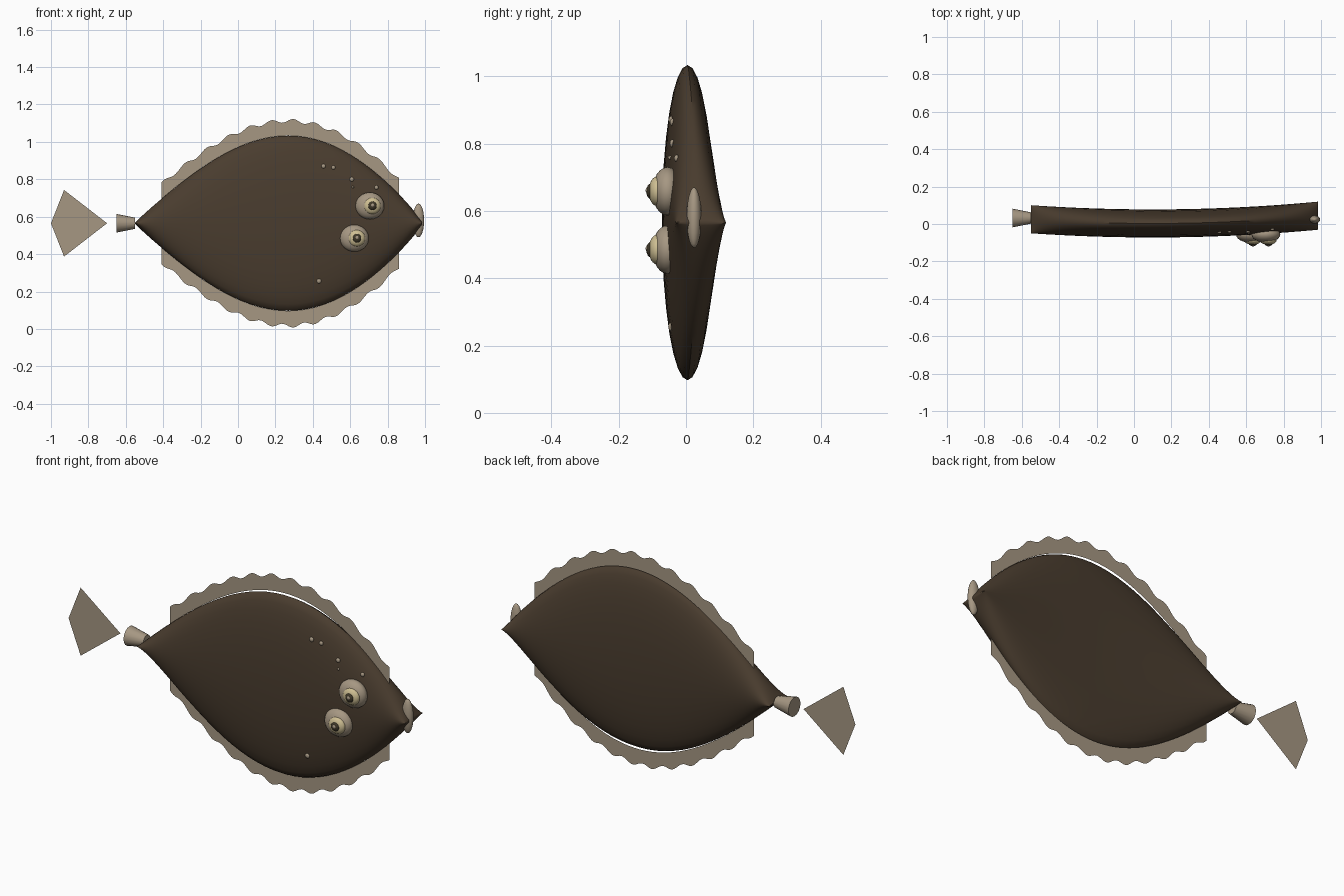
import bpy, bmesh, math

cube = bpy.data.objects.get("Cube")
if cube:
    bpy.data.objects.remove(cube)

MID = 0.565            # height of the body axis
TAIL_X, NOSE_X = -0.55, 0.985


def material(name, colour):
    m = bpy.data.materials.new(name)
    m.use_nodes = True
    m.diffuse_color = (*colour, 1)
    m.node_tree.nodes["Principled BSDF"].inputs["Base Color"].default_value = (*colour, 1)
    return m


skin = material("dark brown skin", (0.068, 0.046, 0.028))
tan = material("tan fin", (0.38, 0.31, 0.225))
cream = material("cream iris", (0.62, 0.52, 0.29))
dark = material("dark pupil", (0.05, 0.04, 0.022))


def half_height(x):
    t = min(max((x - TAIL_X) / (NOSE_X - TAIL_X), 0), 1)
    return 0.004 + 0.464 * max(math.sin(math.pi * t ** 1.1), 0) ** 0.87


def bend(x):
    return 0.003 + 0.053 * (x - 0.1) ** 2


def front_y(x, z):
    k = (z - MID) / half_height(x)
    return bend(x) - 0.075 * math.sqrt(max(1 - k * k, 0))


def mesh_object(name, bm, mat, smooth=True):
    bmesh.ops.recalc_face_normals(bm, faces=bm.faces)
    me = bpy.data.meshes.new(name)
    bm.to_mesh(me)
    bm.free()
    me.materials.append(mat)
    ob = bpy.data.objects.new(name, me)
    bpy.context.collection.objects.link(ob)
    if smooth:
        bpy.ops.object.select_all(action='DESELECT')
        ob.select_set(True)
        bpy.context.view_layer.objects.active = ob
        bpy.ops.object.shade_smooth_by_angle(angle=math.radians(40))
    return ob


def ellipsoid(name, centre, radii, mat, segments=24):
    bm = bmesh.new()
    bmesh.ops.create_uvsphere(bm, u_segments=segments, v_segments=segments // 2, radius=1)
    bmesh.ops.scale(bm, vec=radii, verts=bm.verts)
    ob = mesh_object(name, bm, mat)
    ob.location = centre
    return ob


# Body: elliptical rings of constant thickness along a gentle bend
bm = bmesh.new()
STEPS, SIDES = 48, 32
rings = []
for i in range(STEPS + 1):
    x = TAIL_X + (NOSE_X - TAIL_X) * (1 - math.cos(math.pi * i / STEPS)) / 2
    ring = []
    for j in range(SIDES):
        a = 2 * math.pi * j / SIDES
        ring.append(bm.verts.new((x, bend(x) + 0.075 * math.cos(a),
                                  MID + half_height(x) * math.sin(a))))
    rings.append(ring)
for r, s in zip(rings, rings[1:]):
    for j in range(SIDES):
        k = (j + 1) % SIDES
        bm.faces.new((r[j], r[k], s[k], s[j]))
bm.faces.new(rings[0])
bm.faces.new(rings[-1])
mesh_object("body", bm, skin)

# Rippled fins: flat strips following the upper and lower outline
for name, side in (("upper_fin", 1), ("lower_fin", -1)):
    bm = bmesh.new()
    prev = None
    count = 132
    for i in range(count + 1):
        t = i / count
        x = -0.41 + 1.27 * t
        inner = half_height(x)
        outer = inner + 0.08 + 0.01 * math.sin(2 * math.pi * 11 * t + 0.9)
        pair = [bm.verts.new((x, 0.022, MID + side * h)) for h in (inner, outer)]
        if prev:
            bm.faces.new((prev[0], pair[0], pair[1], prev[1]))
        prev = pair
    mesh_object(name, bm, tan, False)

# Tail stalk: short cone flaring backwards
bm = bmesh.new()
bmesh.ops.create_cone(bm, cap_ends=True, segments=16, radius1=0.05, radius2=0.03, depth=0.1)
stalk = mesh_object("tail_stalk", bm, tan)
stalk.rotation_euler = (0, math.pi / 2, 0)
stalk.location = (-0.6, 0.032, MID)

# Tail fin: flat kite
bm = bmesh.new()
bm.faces.new([bm.verts.new((x, 0.028, MID + z)) for x, z in
              ((-0.7, 0), (-0.93, 0.178), (-1, 0), (-0.93, -0.178))])
mesh_object("tail_fin", bm, tan, False)

# Lips
ellipsoid("lips", (0.965, 0.024, 0.58), (0.03, 0.022, 0.09), tan)

# Eyes, both on the front side
for name, x, z in (("upper", 0.705, 0.658), ("lower", 0.622, 0.485)):
    ellipsoid(name + "_eye", (x, -0.055, z), (0.077, 0.045, 0.072), tan)
    ellipsoid(name + "_iris", (x + 0.012, -0.086, z), (0.046, 0.025, 0.044), cream)
    ellipsoid(name + "_pupil", (x + 0.014, -0.103, z), (0.024, 0.015, 0.024), dark, 16)
    ellipsoid(name + "_glint", (x + 0.015, -0.114, z + 0.003), (0.01, 0.006, 0.01), tan, 12)

# Raised skin spots
for i, (x, z, r) in enumerate(((0.457, 0.87, 0.012), (0.51, 0.863, 0.011), (0.608, 0.8, 0.012),
                               (0.614, 0.758, 0.006), (0.74, 0.756, 0.011), (0.433, 0.256, 0.013))):
    ellipsoid(f"spot_{i + 1}", (x, front_y(x, z), z), (r, 0.008, r), tan, 12)
